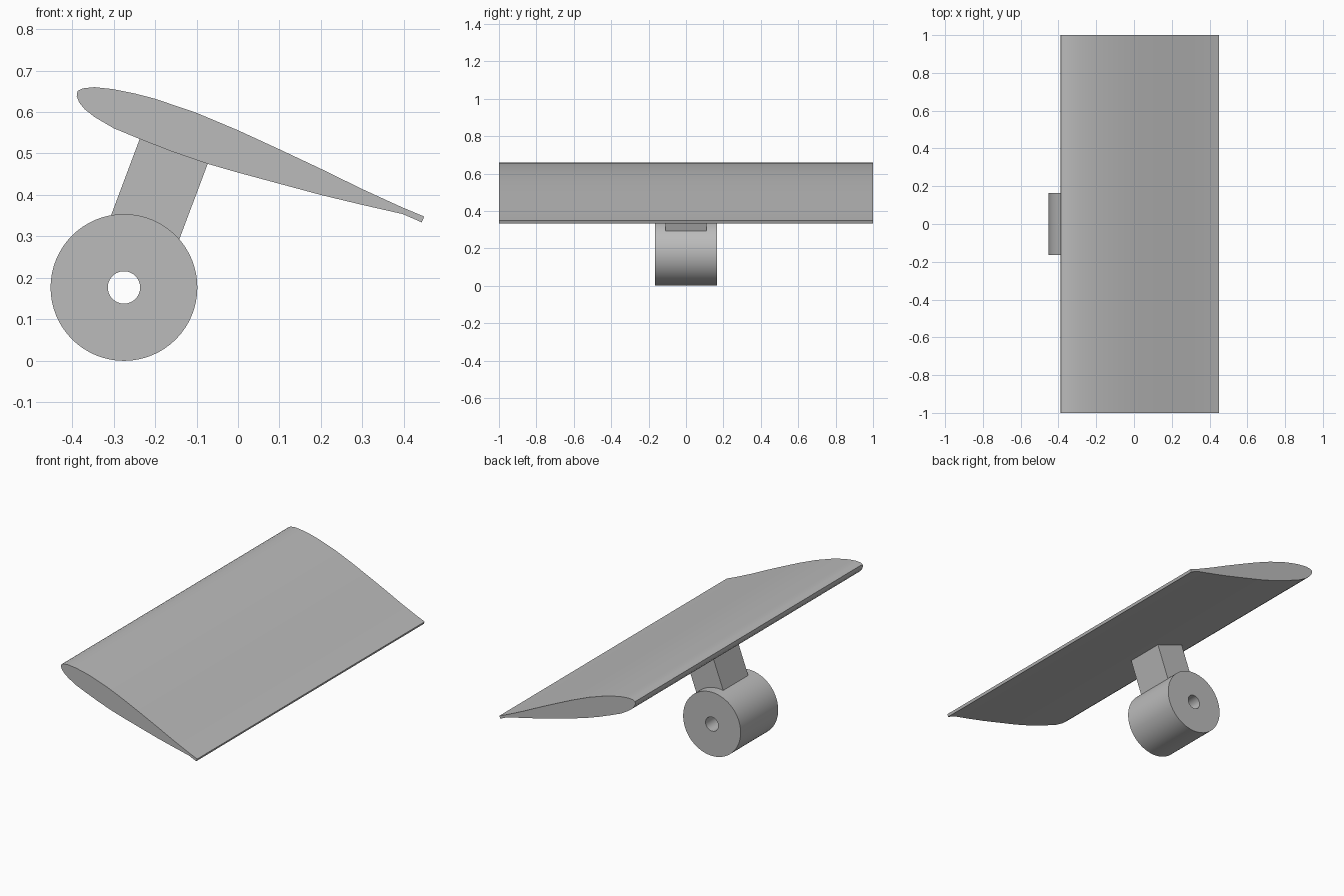
import bpy, bmesh, math
from mathutils import Matrix, Vector

cube = bpy.data.objects.get("Cube")
if cube:
    bpy.data.objects.remove(cube, do_unlink=True)

grey = bpy.data.materials.new("plain_grey")
grey.use_nodes = True
grey.diffuse_color = (0.5, 0.5, 0.5, 1)
grey.node_tree.nodes["Principled BSDF"].inputs["Base Color"].default_value = (0.5, 0.5, 0.5, 1)


def finish(name, bm, smooth=None):
    bmesh.ops.recalc_face_normals(bm, faces=bm.faces)
    mesh = bpy.data.meshes.new(name)
    bm.to_mesh(mesh)
    bm.free()
    mesh.materials.append(grey)
    obj = bpy.data.objects.new(name, mesh)
    bpy.context.collection.objects.link(obj)
    if smooth:
        bpy.ops.object.select_all(action='DESELECT')
        obj.select_set(True)
        bpy.context.view_layer.objects.active = obj
        bpy.ops.object.shade_smooth_by_angle(angle=math.radians(smooth))
    return obj


def extrude_profile(name, points, half_depth, smooth=None):
    """Extrude an (x, z) outline symmetrically along y."""
    bm = bmesh.new()
    face = bm.faces.new([bm.verts.new((x, -half_depth, z)) for x, z in points])
    out = bmesh.ops.extrude_face_region(bm, geom=[face], use_keep_orig=True)
    moved = [g for g in out["geom"] if isinstance(g, bmesh.types.BMVert)]
    bmesh.ops.translate(bm, verts=moved, vec=(0, 2 * half_depth, 0))
    return finish(name, bm, smooth)


# Wing: upper outline from trailing edge to nose, then back underneath
wing_top = [(.449, .348), (.394, .371), (.3, .414), (.2, .463), (.1, .51),
            (0, .556), (-.1, .598), (-.2, .632), (-.25, .645), (-.3, .655),
            (-.346, .66), (-.375, .657), (-.387, .651)]
wing_bottom = [(-.389, .638), (-.383, .623), (-.37, .607), (-.346, .588),
               (-.3, .561), (-.237, .535), (-.16, .505), (-.073, .475),
               (0, .454), (.1, .427), (.2, .4), (.3, .376), (.397, .354),
               (.443, .334)]
extrude_profile("wing", wing_top + wing_bottom, 1.0, 30)

# Strut: tilted block reaching into the wing and the hub
lean = Vector((.068, .181)).normalized()
lower_left, lower_right = Vector((-.305, .354)), Vector((-.14, .297))
extrude_profile("strut", [lower_left - lean * .05, lower_right - lean * .05,
                          lower_right + lean * .21, lower_left + lean * .21], .11)

# Hub: rectangular section spun round the y axis, leaving a through hole
bm = bmesh.new()
section = [bm.verts.new((r, y, 0)) for r, y in
           ((.039, -.165), (.177, -.165), (.177, .165), (.039, .165))]
edges = [bm.edges.new((section[i], section[(i + 1) % 4])) for i in range(4)]
bmesh.ops.spin(bm, geom=section + edges, cent=(0, 0, 0), axis=(0, 1, 0),
               angle=math.tau, steps=64, use_merge=True)
bmesh.ops.remove_doubles(bm, verts=bm.verts, dist=.0005)
bmesh.ops.transform(bm, matrix=Matrix.Translation((-.275, 0, .177)), verts=bm.verts)
finish("hub", bm, 30)
